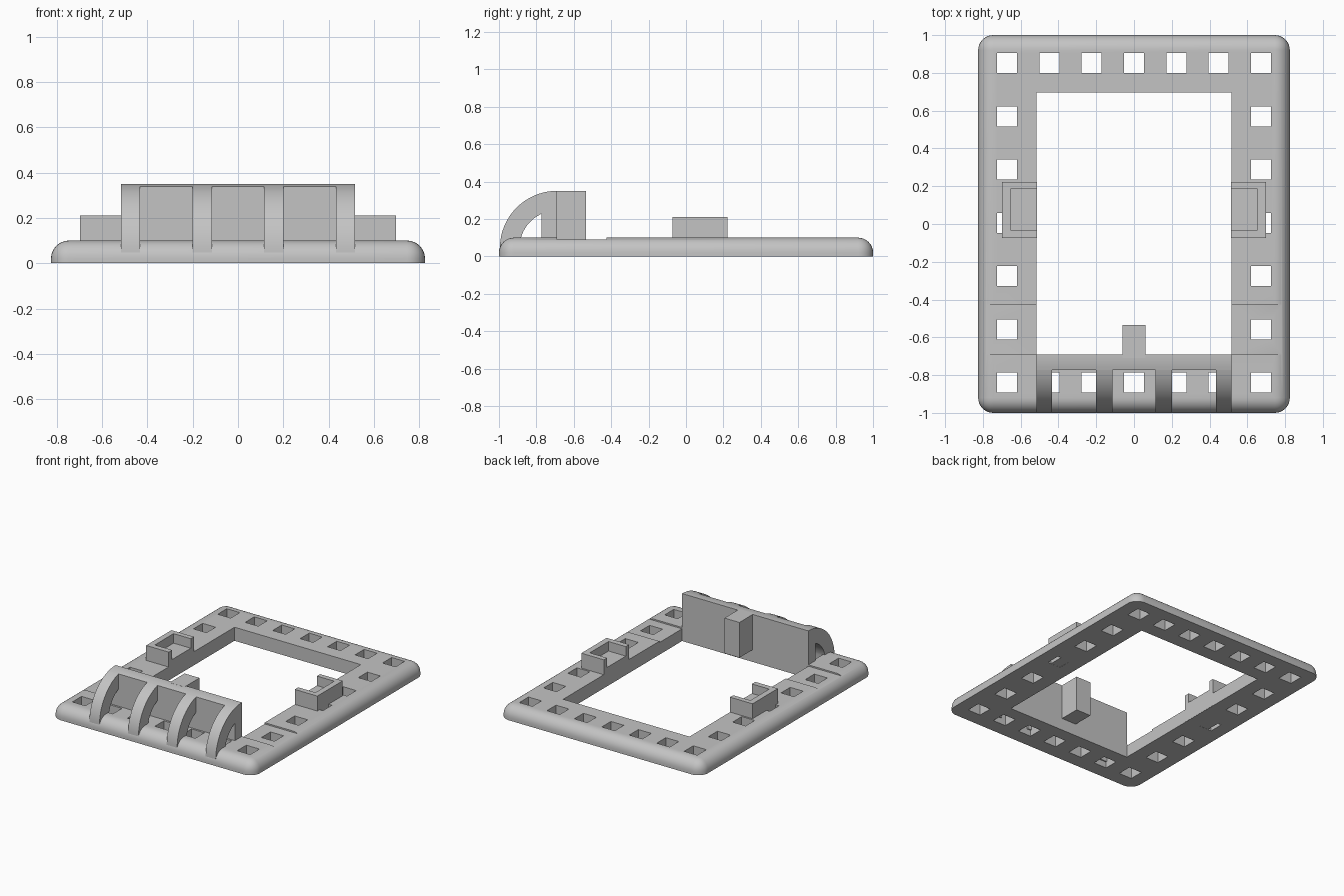
import bpy, bmesh, math
from mathutils import Matrix, Vector

if "Cube" in bpy.data.objects:
    bpy.data.objects.remove(bpy.data.objects["Cube"], do_unlink=True)

GREY = bpy.data.materials.new("plain grey")
GREY.use_nodes = True
GREY.diffuse_color = (0.55, 0.55, 0.55, 1)
GREY.node_tree.nodes["Principled BSDF"].inputs["Base Color"].default_value = (0.55, 0.55, 0.55, 1)


def add_box(bm, lo, hi):
    size = [b - a for a, b in zip(lo, hi)]
    mid = [(a + b) / 2 for a, b in zip(lo, hi)]
    bmesh.ops.create_cube(bm, size=1, matrix=Matrix.Translation(mid) @ Matrix.Diagonal((*size, 1)))


def extrude_x(bm, profile, x0, x1):
    """Extrude a (y, z) profile from x0 to x1."""
    face = bm.faces.new([bm.verts.new((x0, y, z)) for y, z in profile])
    out = bmesh.ops.extrude_face_region(bm, geom=[face])
    moved = [v for v in out["geom"] if isinstance(v, bmesh.types.BMVert)]
    bmesh.ops.translate(bm, verts=moved, vec=Vector((x1 - x0, 0, 0)))


def finish(name, bm):
    bmesh.ops.recalc_face_normals(bm, faces=bm.faces)
    mesh = bpy.data.meshes.new(name)
    bm.to_mesh(mesh)
    bm.free()
    obj = bpy.data.objects.new(name, mesh)
    mesh.materials.append(GREY)
    bpy.context.collection.objects.link(obj)
    return obj


def activate(obj):
    bpy.ops.object.select_all(action="DESELECT")
    obj.select_set(True)
    bpy.context.view_layer.objects.active = obj


def cut(obj, bm):
    """Subtract the cutter mesh from obj and discard the cutter."""
    cutter = finish("cutter", bm)
    cutter.hide_render = True
    mod = obj.modifiers.new("cut", "BOOLEAN")
    mod.operation, mod.solver, mod.object = "DIFFERENCE", "EXACT", cutter
    activate(obj)
    bpy.ops.object.modifier_apply(modifier=mod.name)
    bpy.data.objects.remove(cutter, do_unlink=True)


def smooth(obj):
    activate(obj)
    bpy.ops.object.shade_smooth_by_angle(angle=math.radians(30))


# Base frame with rounded corners and top rim
INNER_X, WALL_Y, TOP = 0.515, -0.69, 0.1
bm = bmesh.new()
add_box(bm, (-0.825, -1, 0), (0.825, 1, TOP))
rim = [e for e in bm.edges if max(v.co.z for v in e.verts) > 0.05]
bmesh.ops.bevel(bm, geom=rim, offset=0.08, segments=8, profile=0.5, affect="EDGES")
frame = finish("base_frame", bm)

# Central opening
bm = bmesh.new()
add_box(bm, (-INNER_X, WALL_Y, -0.1), (INNER_X, 0.695, 0.3))
cut(frame, bm)

# Shallow recess across the side bars
bm = bmesh.new()
add_box(bm, (-0.9, WALL_Y, 0.09), (0.9, -0.425, 0.3))
cut(frame, bm)

# Square holes around the frame
bm = bmesh.new()
for i in range(7):
    for j in range(7):
        if i in (0, 6) or j in (0, 6):
            x, y = (i - 3) * 0.224, 0.006 + (j - 3) * 0.282
            add_box(bm, (x - 0.053, y - 0.053, -0.1), (x + 0.053, y + 0.053, 0.3))
cut(frame, bm)
smooth(frame)

# Upright wall whose top follows the rib curve
ARC_Z, R_OUT, R_IN, WALL_FRONT = 0.045, 0.305, 0.2, -0.773


def arc(radius, a0, a1, n):
    angles = [a0 + (a1 - a0) * k / n for k in range(n + 1)]
    return [(WALL_Y - radius * math.cos(a), ARC_Z + radius * math.sin(a)) for a in angles]


wall_angle = math.acos((WALL_Y - WALL_FRONT) / R_OUT)
bm = bmesh.new()
extrude_x(bm, [(WALL_Y, 0.001), (WALL_FRONT, 0.001)] + arc(R_OUT, wall_angle, math.pi / 2, 5),
          -INNER_X, INNER_X)
smooth(finish("upright_wall", bm))

# Four curved ribs in front of the wall
inner_end = math.acos((WALL_Y - WALL_FRONT) / R_IN)
rib = arc(R_OUT, 0, wall_angle, 18) + arc(R_IN, inner_end, math.asin(0.045 / R_IN), 12)
rib.append((rib[-1][0], ARC_Z))
for k, (x0, x1) in enumerate([(-0.515, -0.433), (-0.2, -0.115), (0.115, 0.2), (0.433, 0.515)]):
    bm = bmesh.new()
    extrude_x(bm, rib, x0, x1)
    smooth(finish(f"curved_rib_{k + 1}", bm))

# Square peg on the inner side of the wall
bm = bmesh.new()
add_box(bm, (-0.061, WALL_Y - 0.02, 0.09), (0.061, -0.535, 0.35))
finish("wall_peg", bm)

# Side clips: blocks with a pocket open towards the middle
for side, name in ((1, "left_clip"), (-1, "right_clip")):
    bm = bmesh.new()
    xs = sorted((side * 0.514, side * 0.698))
    add_box(bm, (xs[0], -0.073, 0.001), (xs[1], 0.222, 0.21))
    clip = finish(name, bm)
    bm = bmesh.new()
    xs = sorted((side * 0.4, side * 0.655))
    add_box(bm, (xs[0], -0.033, 0.14), (xs[1], 0.185, 0.4))
    cut(clip, bm)
